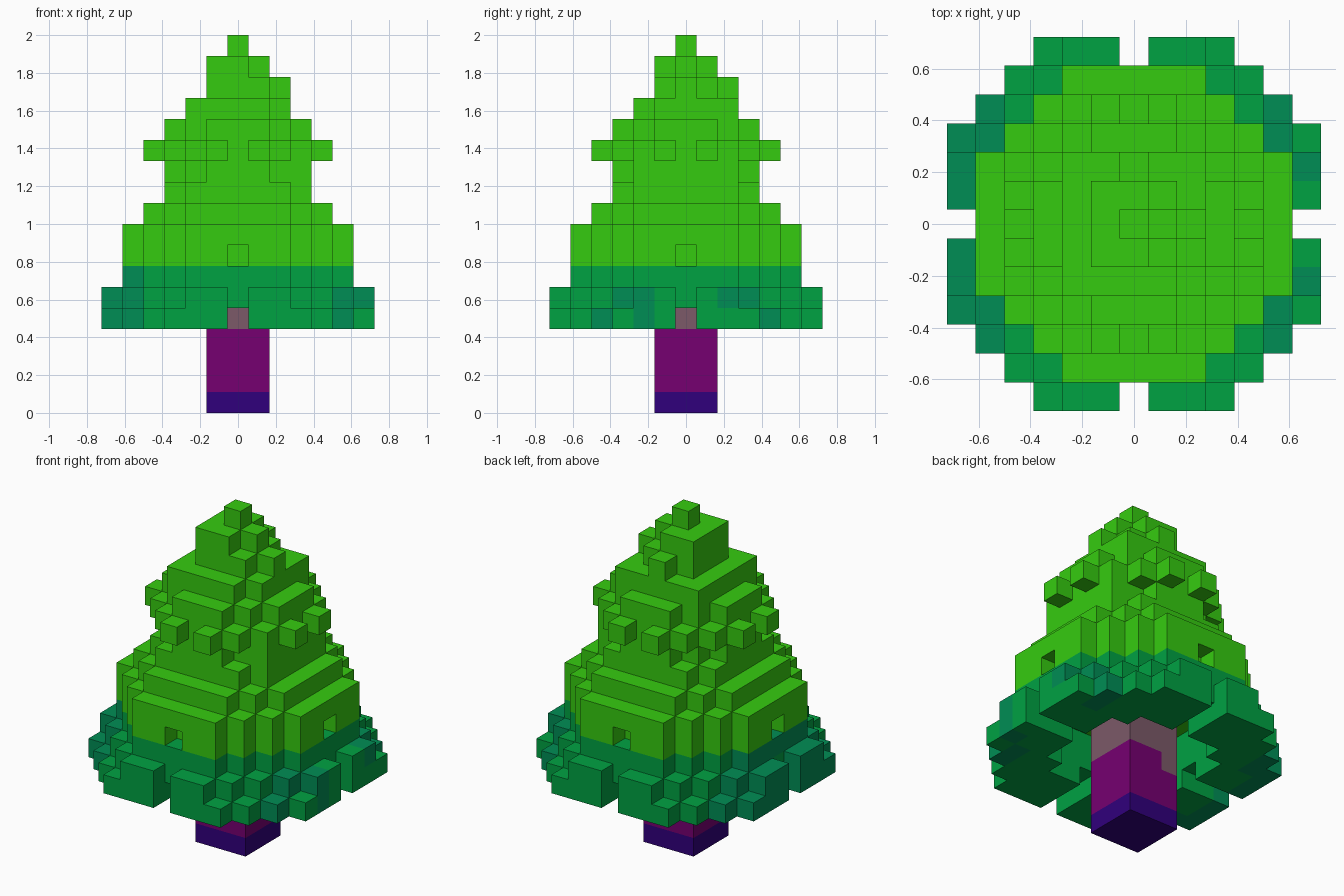
import bpy, bmesh
from mathutils import Vector

if "Cube" in bpy.data.objects:
    bpy.data.objects.remove(bpy.data.objects["Cube"])

U = 2 / 18  # voxel size: the tree is 18 voxels tall


def mat(name, rgb):
    m = bpy.data.materials.new(name)
    m.diffuse_color = (*rgb, 1)
    m.use_nodes = True
    m.node_tree.nodes["Principled BSDF"].inputs["Base Color"].default_value = m.diffuse_color
    return m


LEAF = [mat("light green", (0.036, 0.6, 0.005)),
        mat("deep green", (0.0, 0.36, 0.055)),
        mat("teal green", (0.0, 0.27, 0.09))]
WOOD = [mat("indigo", (0.03, 0.0, 0.2)),
        mat("purple", (0.18, 0.0, 0.165)),
        mat("mauve", (0.2, 0.1, 0.14))]

# Squared radius of the foliage disc on each layer
DISC = {4: 45, 5: 40, 6: 29, 7: 29, 8: 29, 9: 20, 10: 13, 11: 13,
        12: 17, 13: 10, 14: 8, 15: 2, 16: 2, 17: 0}
# Squared radius of the hollow around the trunk
HOLLOW = {4: 13, 5: 13, 6: 13}


def is_leaf(i, j, k):
    r2, a, b = i * i + j * j, abs(i), abs(j)
    on_axis = i == 0 or j == 0
    if k == 15 and (i, j) in ((2, 0), (0, 2)):      # twigs near the tip
        return True
    if r2 > DISC[k] or r2 <= HOLLOW.get(k, -1):
        return False
    if on_axis and (k == 4 or a + b == 6):          # slots in the skirt
        return False
    if k == 7 and on_axis and a + b == 5:           # small holes
        return False
    if k == 12 and on_axis and a + b == 4:          # gaps between knobs
        return False
    if k == 11 and r2 == 13 and not i == 3:         # clipped corners
        return False
    if k == 14 and (i, j) == (2, -2):
        return False
    if k == 16 and i == 1 and b == 1:
        return False
    return True


def leaf_colour(i, j, k):
    if k >= 7:
        return 0
    if k == 6:
        return 2 if i == -5 else 1
    if i == -6 or (abs(i) == 5 and abs(j) >= 3):
        return 2
    if i == 6 and (j == -2 or (j == 2 and k == 5)):
        return 2
    return 1


def wood_colour(i, j, k):
    if k >= 4 or (i, j, k) == (-1, 1, 3):
        return 2
    return 1 if k >= 1 else 0


R = range(-6, 7)
leaves = {(i, j, k) for k in DISC for i in R for j in R if is_leaf(i, j, k)}
wood = {(i, j, k) for k in range(7) for i in (-1, 0, 1) for j in (-1, 0, 1)}
solid = leaves | wood


def voxel_object(name, cells, mats, colour):
    """Mesh of the exposed voxel faces, coloured cell by cell."""
    bm = bmesh.new()
    for c in sorted(cells):
        centre = Vector((c[0], c[1], c[2] + 0.5))
        for axis in range(3):
            for s in (-1, 1):
                n = Vector((0, 0, 0))
                n[axis] = s
                if tuple(int(c[t] + n[t]) for t in range(3)) in solid:
                    continue
                u, v = Vector((0, 0, 0)), Vector((0, 0, 0))
                u[(axis + 1) % 3] = 0.5
                v[(axis + 2) % 3] = 0.5 * s
                p = centre + n * 0.5
                f = bm.faces.new([bm.verts.new((p + q) * U)
                                  for q in (-u - v, u - v, u + v, v - u)])
                f.material_index = colour(*c)
    bmesh.ops.remove_doubles(bm, verts=bm.verts, dist=0.001)
    me = bpy.data.meshes.new(name)
    bm.to_mesh(me)
    bm.free()
    for m in mats:
        me.materials.append(m)
    bpy.context.collection.objects.link(bpy.data.objects.new(name, me))


voxel_object("foliage", leaves, LEAF, leaf_colour)
voxel_object("trunk", wood, WOOD, wood_colour)
